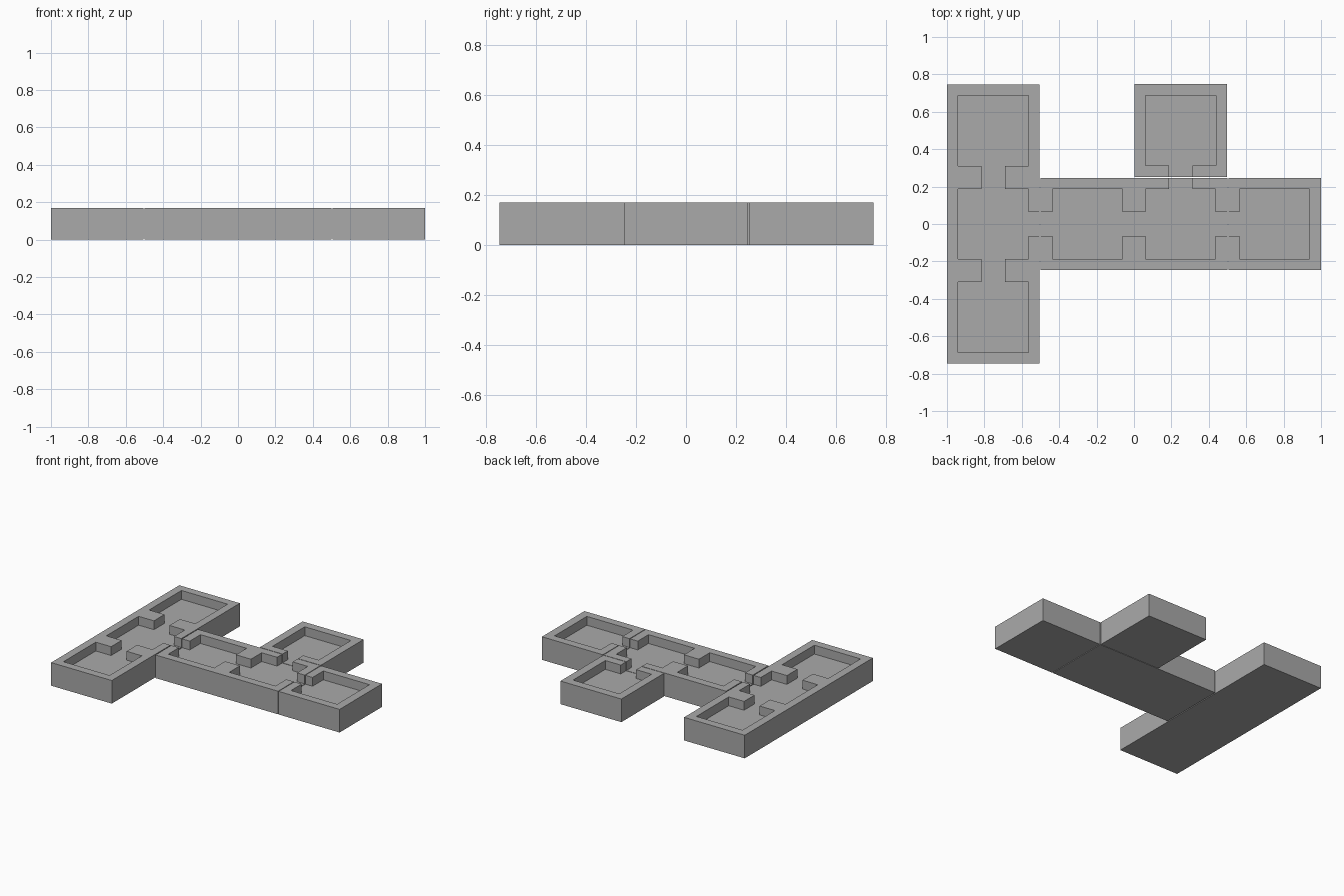
import bpy, bmesh

if "Cube" in bpy.data.objects:
    bpy.data.objects.remove(bpy.data.objects["Cube"])

WALL_TOP, FLOOR_TOP = 0.17, 0.105

stone = bpy.data.materials.new("grey stone")
stone.diffuse_color = (0.4, 0.4, 0.4, 1)
stone.use_nodes = True
stone.node_tree.nodes["Principled BSDF"].inputs["Base Color"].default_value = stone.diffuse_color


def tile(name, outer, floors):
    """Solid slab over rectangle outer (x0,y0,x1,y1), sunk to floor height inside the floor rectangles."""
    rects = [outer] + floors
    xs = sorted({v for r in rects for v in (r[0], r[2])})
    ys = sorted({v for r in rects for v in (r[1], r[3])})
    nx, ny = len(xs) - 1, len(ys) - 1

    def height(i, j):
        if not (0 <= i < nx and 0 <= j < ny):
            return 0
        cx, cy = (xs[i] + xs[i + 1]) / 2, (ys[j] + ys[j + 1]) / 2
        sunk = any(r[0] < cx < r[2] and r[1] < cy < r[3] for r in floors)
        return FLOOR_TOP if sunk else WALL_TOP

    bm = bmesh.new()

    def face(pts):
        bm.faces.new([bm.verts.new(p) for p in pts])

    levels = [0, FLOOR_TOP, WALL_TOP]
    for i in range(nx):
        for j in range(ny):
            h = height(i, j)
            x0, x1, y0, y1 = xs[i], xs[i + 1], ys[j], ys[j + 1]
            face([(x0, y0, h), (x1, y0, h), (x1, y1, h), (x0, y1, h)])
            face([(x0, y1, 0), (x1, y1, 0), (x1, y0, 0), (x0, y0, 0)])
            # vertical walls wherever the neighbouring cell is lower
            for di, dj, a, b in ((0, -1, (x0, y0), (x1, y0)), (1, 0, (x1, y0), (x1, y1)),
                                 (0, 1, (x1, y1), (x0, y1)), (-1, 0, (x0, y1), (x0, y0))):
                low = height(i + di, j + dj)
                for z0, z1 in zip(levels, levels[1:]):
                    if low <= z0 and z1 <= h:
                        face([(*a, z0), (*b, z0), (*b, z1), (*a, z1)])
    bmesh.ops.remove_doubles(bm, verts=bm.verts, dist=1e-5)
    bmesh.ops.dissolve_limit(bm, angle_limit=0.01, verts=bm.verts, edges=bm.edges)
    mesh = bpy.data.meshes.new(name)
    bm.to_mesh(mesh)
    bm.free()
    mesh.materials.append(stone)
    bpy.context.collection.objects.link(bpy.data.objects.new(name, mesh))


R, D = 0.188, 0.063          # half room width, half doorway width


def room(cx, cy):
    return (cx - R, cy - R, cx + R, cy + R)


# Long left hall: three rooms joined north-south, doorway to the east
L = -0.753
tile("left_hall", (-1, -0.745, -0.506, 0.745),
     [room(L, y) for y in (-0.498, 0, 0.498)]
     + [(L - D, -0.4, L + D, 0.4), (L, -D, -0.506, D)])

# Middle hall: two rooms joined east-west, doorways west, east and north
tile("middle_hall", (-0.499, -0.247, 0.499, 0.247),
     [room(-0.249, 0), room(0.249, 0), (-0.499, -D, 0.499, D), (0.25 - D, 0, 0.25 + D, 0.247)])

# Single end rooms
tile("right_room", (0.504, -0.247, 1, 0.247), [room(0.751, 0), (0.504, -D, 0.7, D)])
tile("back_room", (0.002, 0.251, 0.498, 0.749), [room(0.25, 0.5), (0.25 - D, 0.251, 0.25 + D, 0.5)])
